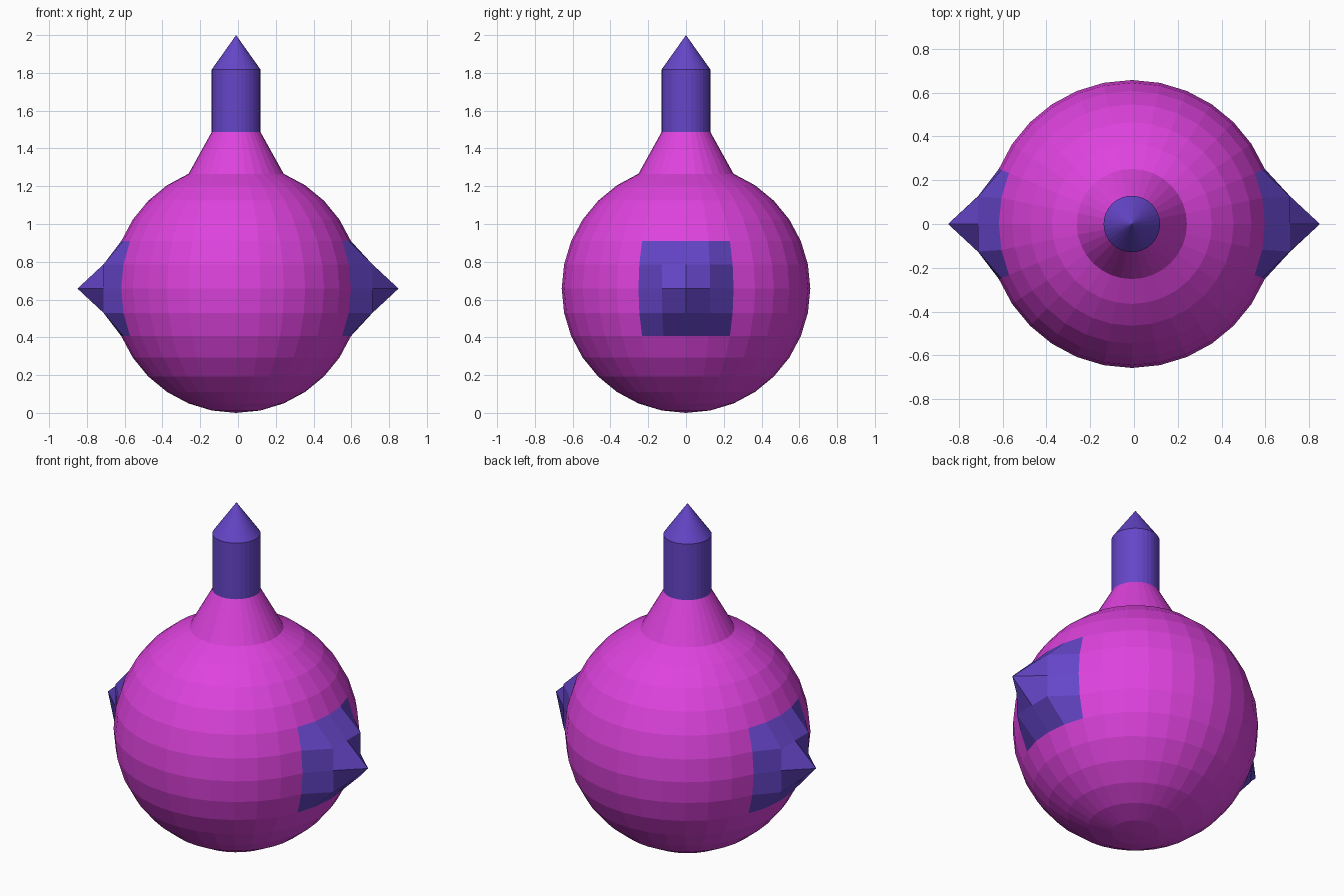
import bpy, bmesh
from mathutils import Vector

if "Cube" in bpy.data.objects:
    bpy.data.objects.remove(bpy.data.objects["Cube"])

R = 0.658          # ball radius
OFFSET_X = -0.01   # ball sits slightly left because the right spike is longer


def material(name, rgb):
    m = bpy.data.materials.new(name)
    m.diffuse_color = (*rgb, 1)
    m.use_nodes = True
    m.node_tree.nodes["Principled BSDF"].inputs["Base Color"].default_value = m.diffuse_color
    return m


# Ball, edited while centred on the origin
bm = bmesh.new()
bmesh.ops.create_uvsphere(bm, u_segments=32, v_segments=16, radius=R)

# Extra loop between the first two rings, for the base of the stem
cut_z = 0.95 * R
bmesh.ops.bisect_plane(bm, geom=bm.verts[:] + bm.edges[:] + bm.faces[:],
                       plane_co=(0, 0, cut_z), plane_no=(0, 0, 1))
neck_loop = [v for v in bm.verts if abs(v.co.z - cut_z) < 1e-4]
cap_loop = [v for v in bm.verts if 0.96 * R < v.co.z < 0.995 * R]
pole = max(bm.verts, key=lambda v: v.co.z)

# Side spikes: pull out the 3x3 vertices around each side pole
for v in bm.verts:
    spread = max(abs(v.co.y), abs(v.co.z))
    if spread < 0.15:
        right = v.co.x > 0
        if spread < 0.01:
            x = 0.86 if right else -0.84
        else:
            x = 0.722 if right else -0.702
        if abs(v.co.x) > 0.4:
            v.co.x = x

# Colour the stem, its point and the side patches
spike_faces = []
for f in bm.faces:
    c = f.calc_center_median()
    side = abs(c.x) > 0.4 and all(max(abs(v.co.y), abs(v.co.z)) < 0.27 for v in f.verts)
    if side or c.z > cut_z:
        f.material_index = 1

# Neck, stem and pointed tip
for loop, z in ((neck_loop, 1.487), (cap_loop, 1.818)):
    for v in loop:
        flat = Vector((v.co.x, v.co.y, 0)).normalized() * 0.129
        v.co = flat + Vector((0, 0, z - R))
pole.co.z = 2.0 - R

bmesh.ops.translate(bm, verts=bm.verts[:], vec=(OFFSET_X, 0, R))
bmesh.ops.recalc_face_normals(bm, faces=bm.faces[:])

mesh = bpy.data.meshes.new("spiked_ball")
bm.to_mesh(mesh)
bm.free()
mesh.materials.append(material("magenta", (0.73, 0.055, 0.73)))
mesh.materials.append(material("violet", (0.13, 0.06, 0.58)))
bpy.context.collection.objects.link(bpy.data.objects.new("spiked_ball", mesh))
